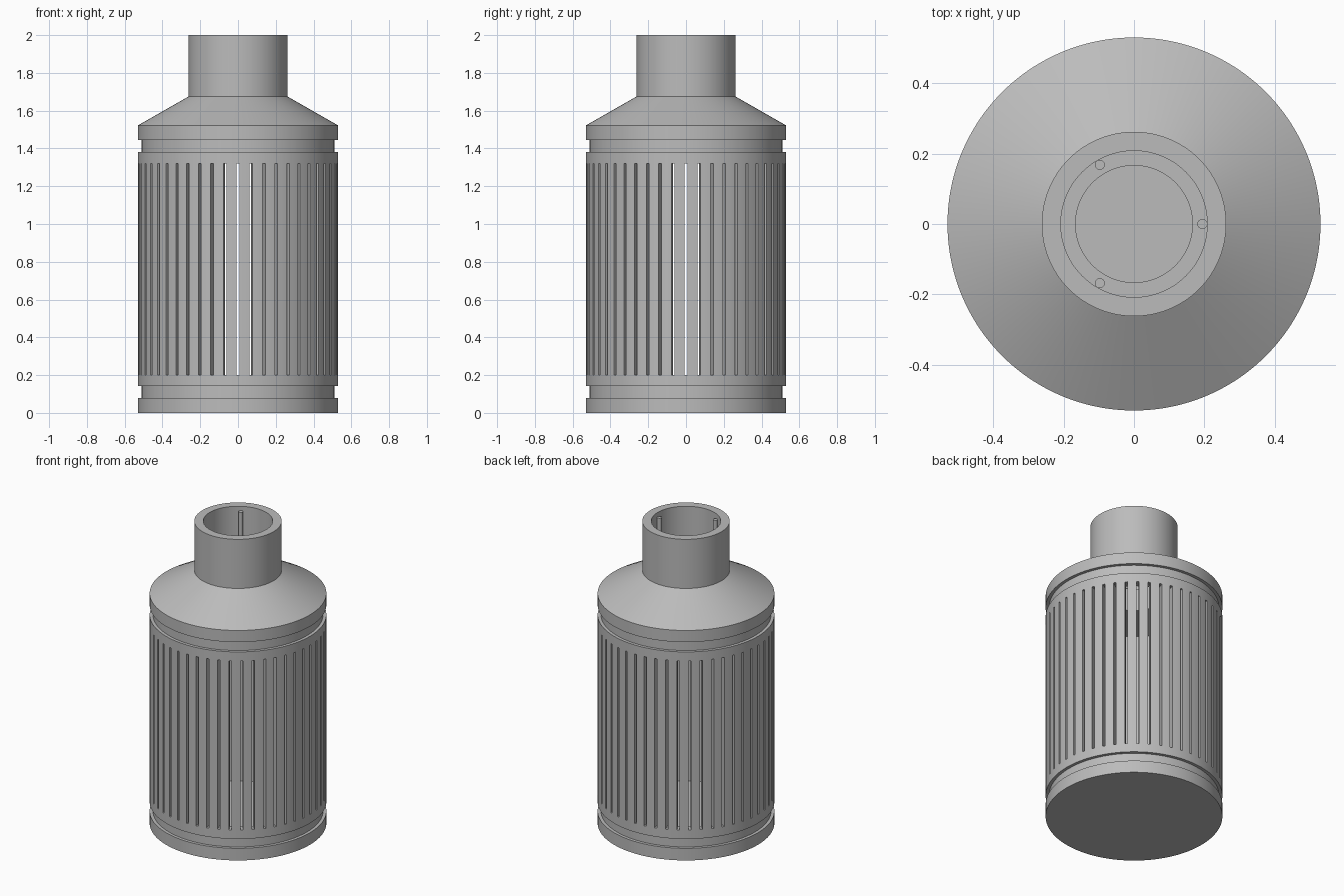
import bpy, bmesh, math

cube = bpy.data.objects.get("Cube")
if cube:
    bpy.data.objects.remove(cube, do_unlink=True)

SLOTS = 48
SLOT_WIDTH = 0.015
R_OUT, R_IN, R_GROOVE = 0.53, 0.475, 0.51
SLOT_LOW, SLOT_HIGH = 0.2, 1.32

grey = bpy.data.materials.new("plain grey")
grey.use_nodes = True
colour = (0.5, 0.5, 0.5, 1)
grey.diffuse_color = colour
grey.node_tree.nodes["Principled BSDF"].inputs["Base Color"].default_value = colour


def add_object(name, bm):
    bmesh.ops.recalc_face_normals(bm, faces=bm.faces)
    mesh = bpy.data.meshes.new(name)
    bm.to_mesh(mesh)
    bm.free()
    mesh.materials.append(grey)
    obj = bpy.data.objects.new(name, mesh)
    bpy.context.collection.objects.link(obj)
    bpy.ops.object.select_all(action="DESELECT")
    obj.select_set(True)
    bpy.context.view_layer.objects.active = obj
    bpy.ops.object.shade_smooth_by_angle(angle=math.radians(25))
    return obj


# Housing section: up the outside, over the neck, down the bore to the floor
outside = [(R_OUT, 0), (R_OUT, 0.08), (R_GROOVE, 0.08), (R_GROOVE, 0.142),
           (R_OUT, 0.142), (R_OUT, SLOT_LOW), (R_OUT, SLOT_HIGH), (R_OUT, 1.38),
           (R_GROOVE, 1.38), (R_GROOVE, 1.445), (R_OUT, 1.445), (R_OUT, 1.522),
           (0.262, 1.675), (0.262, 2)]
inside = [(0.208, 2), (0.208, 1.67), (0.166, 1.67), (0.166, 1.52),
          (R_IN, 1.52), (R_IN, SLOT_HIGH), (R_IN, SLOT_LOW), (R_IN, 0.058)]
profile = outside + inside
out_low = profile.index((R_OUT, SLOT_LOW))
in_high = profile.index((R_IN, SLOT_HIGH))

# Columns: each slot has its two edges, then the panel is split in three
pitch = 2 * math.pi / SLOTS
half = SLOT_WIDTH / 2 / R_OUT
angles = []
for i in range(SLOTS):
    panel = (pitch - 2 * half) / 3
    angles += [i * pitch - half] + [i * pitch + half + k * panel for k in range(3)]

bm = bmesh.new()
columns = [[bm.verts.new((r * math.cos(a), r * math.sin(a), z)) for r, z in profile]
           for a in angles]
for i, a in enumerate(columns):
    b = columns[(i + 1) % len(columns)]
    is_slot = i % 4 == 0
    for k in range(len(profile) - 1):
        if not (is_slot and k in (out_low, in_high)):
            bm.faces.new((a[k], b[k], b[k + 1], a[k + 1]))
    if is_slot:
        # Slot walls through the shell
        lo, hi, ih, il = out_low, out_low + 1, in_high, in_high + 1
        bm.faces.new((a[lo], a[il], b[il], b[lo]))
        bm.faces.new((a[hi], b[hi], b[ih], a[ih]))
        for side in (a, b):
            bm.faces.new((side[lo], side[hi], side[ih], side[il]))
# Underside and inner floor
bm.faces.new([c[0] for c in columns])
bm.faces.new([c[-1] for c in columns])
add_object("slotted_housing", bm)

# Three thin pins standing on the ledge inside the neck
PIN_LOW, PIN_HIGH = 1.67, 1.972
for n in range(3):
    bm = bmesh.new()
    bmesh.ops.create_cone(bm, cap_ends=True, segments=24, radius1=0.014,
                          radius2=0.014, depth=PIN_HIGH - PIN_LOW)
    pin = add_object("neck_pin_%d" % (n + 1), bm)
    angle = n * 2 * math.pi / 3
    pin.location = (0.194 * math.cos(angle), 0.194 * math.sin(angle),
                    (PIN_LOW + PIN_HIGH) / 2)
